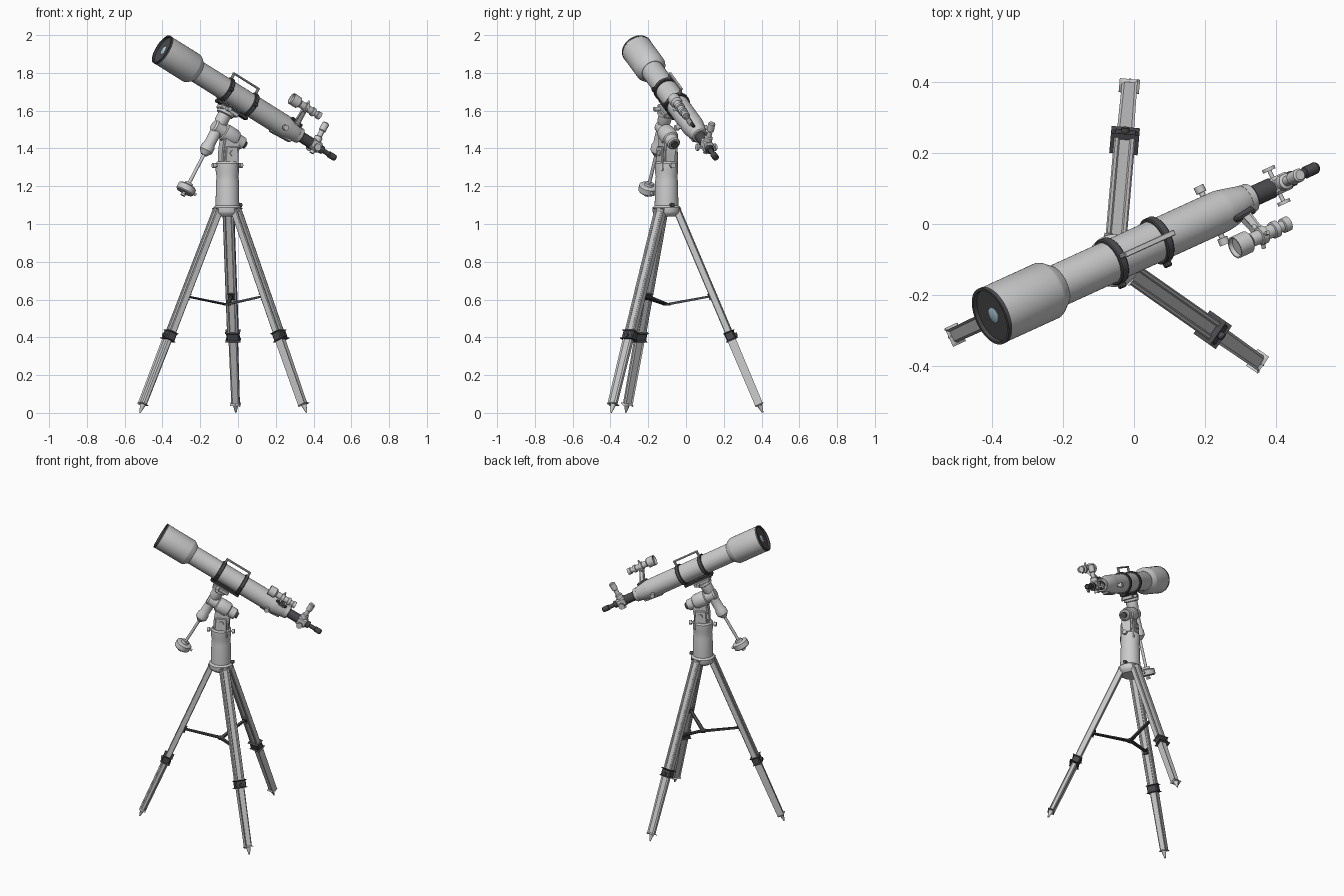
import bpy, bmesh, math
from mathutils import Vector, Matrix

def material(name, c):
    m = bpy.data.materials.new(name)
    m.diffuse_color = (*c, 1)
    return m

DARK = material("dark", (0.07, 0.07, 0.075))
GLASS = material("glass", (0.45, 0.65, 0.75))

# Frames: tube frame has origin at the objective, z along the tube, y "up", x sideways
D = Vector((0.79, 0.361, -0.496)).normalized()
U = (Vector((0, 0, 1)) - D * D.z).normalized()
S = U.cross(D)
TUBE = Matrix.Translation((-0.404, -0.26, 1.925)) @ Matrix((S, U, D)).transposed().to_4x4()
AZ = math.atan2(D.y, D.x)
CEN = Matrix.Translation((-0.056, -0.103, 0))          # tripod axis
MOUNT = CEN @ Matrix.Rotation(AZ, 4, 'Z')              # x points along the tube's azimuth

def finish(name, bm, M, mat):
    bmesh.ops.recalc_face_normals(bm, faces=bm.faces)
    me = bpy.data.meshes.new(name)
    bm.to_mesh(me)
    bm.free()
    ob = bpy.data.objects.new(name, me)
    ob.matrix_world = M
    if mat:
        me.materials.append(mat)
    bpy.context.collection.objects.link(ob)
    return ob

def lathe(name, M, p, axis, prof, mat=None, n=40):
    """Turn (distance, radius) points about an axis starting at p."""
    bm = bmesh.new()
    pts = [(prof[0][0], 0)] + list(prof) + [(prof[-1][0], 0)]
    vs = [bm.verts.new((r, 0, h)) for h, r in pts]
    es = [bm.edges.new(e) for e in zip(vs, vs[1:])]
    bmesh.ops.spin(bm, geom=vs + es, cent=(0, 0, 0), axis=(0, 0, 1), angle=2 * math.pi, steps=n)
    bmesh.ops.remove_doubles(bm, verts=bm.verts, dist=1e-5)
    R = Vector(axis).to_track_quat('Z', 'Y').to_matrix().to_4x4()
    return finish(name, bm, M @ Matrix.Translation(p) @ R, mat)

def rod(name, M, p, q, r, mat=None, r2=None, n=24):
    v = Vector(q) - Vector(p)
    return lathe(name, M, p, v, [(0, r), (v.length, r2 or r)], mat, n)

def beam(name, M, p, q, side, w, d, mat=None, k=1, bev=0.004):
    """Bar from p to q, w along side, d across; far end scaled by k."""
    p, q = Vector(p), Vector(q)
    z = (q - p).normalized()
    x = (Vector(side) - z * z.dot(Vector(side))).normalized()
    y = z.cross(x)
    bm = bmesh.new()
    bmesh.ops.create_cube(bm, size=1)
    for v in bm.verts:
        f = k if v.co.z > 0 else 1
        a = v.co.copy()
        v.co = p.lerp(q, a.z + 0.5) + x * a.x * w * f + y * a.y * d * f
    if bev:
        bmesh.ops.bevel(bm, geom=bm.edges[:], offset=bev, segments=1, affect='EDGES')
    return finish(name, bm, M, mat)

Z = (0, 0, 1)
# Optical tube with dew shield and rear cone
lathe("dew_shield", TUBE, (0, 0, 0), Z, [(0.025, 0.076), (0.004, 0.079), (0.004, 0.084),
      (0.2, 0.084), (0.21, 0.08), (0.235, 0.062)], n=64)
lathe("main_tube", TUBE, (0, 0, 0), Z, [(0.2, 0.06), (0.82, 0.06), (0.835, 0.058), (0.875, 0.05),
      (0.915, 0.041), (0.925, 0.036)], n=64)
rim = lathe("shield_rim", TUBE, (0, 0, 0), Z, [(0.024, 0.077), (0, 0.077), (0, 0.085), (0.012, 0.085)], DARK, 64)
lathe("objective_lens", TUBE, (0, 0, 0), Z, [(0.008, 0.012), (0.011, 0.022), (0.016, 0.026), (0.026, 0.026)], GLASS)

# Tube rings with clamps, and carry handle
for i, t in enumerate((0.43, 0.592)):
    lathe(f"tube_ring_{i}", TUBE, (0, 0, t - 0.012), Z,
          [(0, 0.059), (0, 0.066), (0.003, 0.069), (0.021, 0.069), (0.024, 0.066), (0.024, 0.059)], DARK, 64)
    beam(f"ring_clamp_{i}", TUBE, (-0.06, 0, t), (-0.082, 0, t), Z, 0.02, 0.022, DARK)
    beam(f"handle_post_{i}", TUBE, (0, 0.06, t), (0, 0.1, t), Z, 0.014, 0.014)
beam("handle_bar", TUBE, (0, 0.098, 0.423), (0, 0.098, 0.599), (1, 0, 0), 0.016, 0.009, bev=0.002)

# Focuser, diagonal, upright and rear eyepieces
lathe("focuser_tube", TUBE, (0, 0, 0), Z, [(0.92, 0.029), (1.0, 0.029)], DARK)
lathe("focuser_collar", TUBE, (0, 0, 0), Z, [(0.905, 0.044), (0.925, 0.042), (0.93, 0.037)])
beam("diagonal_block", TUBE, (0, 0, 0.992), (0, 0, 1.06), (1, 0, 0), 0.052, 0.058, bev=0.009)
lathe("upright_eyepiece", TUBE, (0, 0.02, 1.025), (0, 1, 0), [(0, 0.022), (0.03, 0.022), (0.034, 0.014),
      (0.066, 0.014), (0.07, 0.019), (0.112, 0.019), (0.117, 0.014)])
lathe("rear_eyepiece", TUBE, (0, 0, 0), Z, [(1.055, 0.022), (1.078, 0.022), (1.08, 0.013), (1.118, 0.013),
      (1.12, 0.017), (1.158, 0.017), (1.165, 0.012)], DARK)
rod("focus_shaft", TUBE, (-0.052, -0.012, 1.025), (0.052, -0.012, 1.025), 0.006)
for s in (-1, 1):
    rod(f"focus_knob_{s}", TUBE, (s * 0.046, -0.012, 1.025), (s * 0.056, -0.012, 1.025), 0.019)
    rod(f"tube_knob_stem_{s}", TUBE, (s * 0.05, -0.018, 0.8), (s * 0.076, -0.02, 0.8), 0.008)
    rod(f"tube_knob_{s}", TUBE, (s * 0.07, -0.02, 0.8), (s * 0.09, -0.021, 0.8), 0.015)
rod("diagonal_screw", TUBE, (0, -0.02, 1.03), (0, -0.045, 1.03), 0.012)
beam("focuser_rack", TUBE, (0, -0.054, 0.76), (0, -0.046, 0.89), (1, 0, 0), 0.035, 0.025)

# Finder scope on its bracket
F = TUBE @ Matrix.Translation((-0.11, 0.124, 0.742))
lathe("finder_scope", F, (0, 0, 0), Z, [(0.012, 0.026), (0, 0.028), (0, 0.032), (0.045, 0.032), (0.055, 0.02),
      (0.085, 0.02), (0.087, 0.026), (0.105, 0.026), (0.107, 0.019), (0.132, 0.019), (0.134, 0.024),
      (0.15, 0.024), (0.152, 0.016), (0.168, 0.016), (0.17, 0.021), (0.19, 0.021), (0.19, 0.014), (0.184, 0.013)])
for i, a in enumerate((90, 210, 330)):
    v = Vector((math.cos(math.radians(a)), math.sin(math.radians(a)), 0))
    rod(f"finder_screw_{i}", F, v * 0.015 + Vector((0, 0, 0.096)), v * 0.04 + Vector((0, 0, 0.096)), 0.006, n=12)
beam("finder_arm", TUBE, (-0.038, 0.04, 0.862), (-0.104, 0.116, 0.84), Z, 0.03, 0.016, k=0.8)
beam("finder_shoe", TUBE, (-0.034, 0.046, 0.82), (-0.03, 0.037, 0.895), (1, 1, 0), 0.016, 0.034, DARK)

# Dovetail, saddle, declination housing, shaft and counterweight
beam("dovetail", TUBE, (0, -0.075, 0.41), (0, -0.075, 0.612), (1, 0, 0), 0.04, 0.018, DARK)
beam("saddle", TUBE, (0, -0.093, 0.44), (0, -0.093, 0.55), (1, 0, 0), 0.07, 0.024)
rod("saddle_knob", TUBE, (-0.03, -0.093, 0.475), (-0.068, -0.093, 0.475), 0.012)
rod("saddle_knob_rear", TUBE, (0.03, -0.093, 0.52), (0.058, -0.093, 0.52), 0.009)
DEC = 0.49
lathe("declination_housing", TUBE, (0, 0, DEC), (0, -1, 0), [(0.1, 0.046), (0.118, 0.046), (0.122, 0.036),
      (0.16, 0.036), (0.175, 0.03), (0.3, 0.03), (0.31, 0.036), (0.34, 0.036), (0.352, 0.026), (0.365, 0.016)])
lathe("counterweight_shaft", TUBE, (0, 0, DEC), (0, -1, 0), [(0.35, 0.009), (0.6, 0.009), (0.602, 0.013), (0.612, 0.013)])
lathe("counterweight", TUBE, (0, 0, DEC), (0, -1, 0), [(0.535, 0.022), (0.548, 0.024), (0.55, 0.043), (0.556, 0.05),
      (0.586, 0.05), (0.592, 0.044)])
rod("counterweight_knob", TUBE, (0, -0.57, DEC + 0.045), (0, -0.57, DEC + 0.064), 0.008, n=12)

# Polar axis housing, parallel to the tube
lathe("polar_housing", TUBE, (0, -0.2, DEC), Z, [(-0.03, 0.03), (-0.02, 0.037), (0.035, 0.037), (0.04, 0.045),
      (0.055, 0.048), (0.105, 0.048), (0.12, 0.043), (0.125, 0.036), (0.165, 0.035), (0.172, 0.028)])
rod("polar_knob", TUBE, (0, -0.2, DEC + 0.165), (0, -0.2, DEC + 0.185), 0.02, DARK)

# Altitude wedge between pillar and polar housing
bm = bmesh.new()
outline = [(-0.045, 1.3), (0.05, 1.3), (0.05, 1.36), (0.062, 1.42), (0.05, 1.455), (0, 1.485), (-0.03, 1.46), (-0.042, 1.39)]
f = bm.faces.new([bm.verts.new((x, -0.035, z)) for x, z in outline])
top = bmesh.ops.extrude_face_region(bm, geom=[f])['geom']
bmesh.ops.translate(bm, vec=(0, 0.07, 0), verts=[g for g in top if isinstance(g, bmesh.types.BMVert)])
bmesh.ops.bevel(bm, geom=bm.edges[:], offset=0.008, segments=2, affect='EDGES')
finish("altitude_wedge", bm, MOUNT, None)
for s in (-1, 1):
    beam(f"fork_cheek_{s}", MOUNT, (0.005, s * 0.041, 1.28), (0.008, s * 0.041, 1.41), (1, 0, 0), 0.085, 0.014, k=0.8)
    rod(f"altitude_bolt_{s}", MOUNT, (0.01, s * 0.045, 1.375), (0.01, s * 0.054, 1.375), 0.016)
    rod(f"azimuth_stem_{s}", MOUNT, (s * 0.05, 0, 1.31), (s * 0.078, 0, 1.31), 0.007)
    rod(f"azimuth_knob_{s}", MOUNT, (s * 0.07, 0, 1.31), (s * 0.086, 0, 1.31), 0.014)

# Pillar with bottom flange
lathe("pillar", MOUNT, (0, 0, 0), Z, [(1.04, 0.05), (1.055, 0.07), (1.065, 0.074), (1.088, 0.074), (1.098, 0.063),
      (1.23, 0.06), (1.25, 0.057), (1.28, 0.062), (1.32, 0.062), (1.33, 0.055)], n=48)
rod("pillar_lock_knob", MOUNT, (0.055, 0, 1.1), (0.082, 0, 1.1), 0.011, DARK)

# Tripod legs, feet and spreader
lathe("spreader_hub", CEN, (0, 0, 0.568), Z, [(0, 0.02), (0.014, 0.02)], DARK)
def leg_pt(z, off=0):
    return Vector((0.512 - 0.425 * z + off, 0, z))
T = Vector((0, 1, 0))
for i, a in enumerate((85, 205, 325)):
    L = CEN @ Matrix.Rotation(math.radians(a), 4, 'Z')
    beam(f"upper_leg_panel_{i}", L, leg_pt(1.075), leg_pt(0.4), T, 0.044, 0.026, bev=0)
    for s in (-1, 1):
        o = T * s * 0.022
        beam(f"upper_leg_rail_{i}_{s}", L, leg_pt(1.075) + o, leg_pt(0.4) + o, T, 0.016, 0.037)
    beam(f"leg_collar_{i}", L, leg_pt(0.43), leg_pt(0.385), T, 0.068, 0.05, DARK, bev=0.006)
    rod(f"leg_lock_{i}", L, leg_pt(0.408, 0.01), leg_pt(0.415, 0.04), 0.011, DARK)
    beam(f"lower_leg_{i}", L, leg_pt(0.4), leg_pt(0.045), T, 0.048, 0.032, k=0.9, bev=0.007)
    rod(f"foot_{i}", L, leg_pt(0.05), leg_pt(0.002), 0.017, None, 0.004, 16)
    beam(f"spreader_arm_{i}", L, (0.005, 0, 0.575), leg_pt(0.618, -0.01), T, 0.024, 0.009, DARK, k=0.8, bev=0.002)
    beam(f"spreader_bracket_{i}", L, leg_pt(0.632, -0.018), leg_pt(0.602, -0.018), T, 0.034, 0.016, DARK)

# Smooth shading with sharp edges kept
bpy.ops.object.select_all(action='SELECT')
bpy.context.view_layer.objects.active = rim
bpy.ops.object.shade_smooth_by_angle(angle=math.radians(32))
